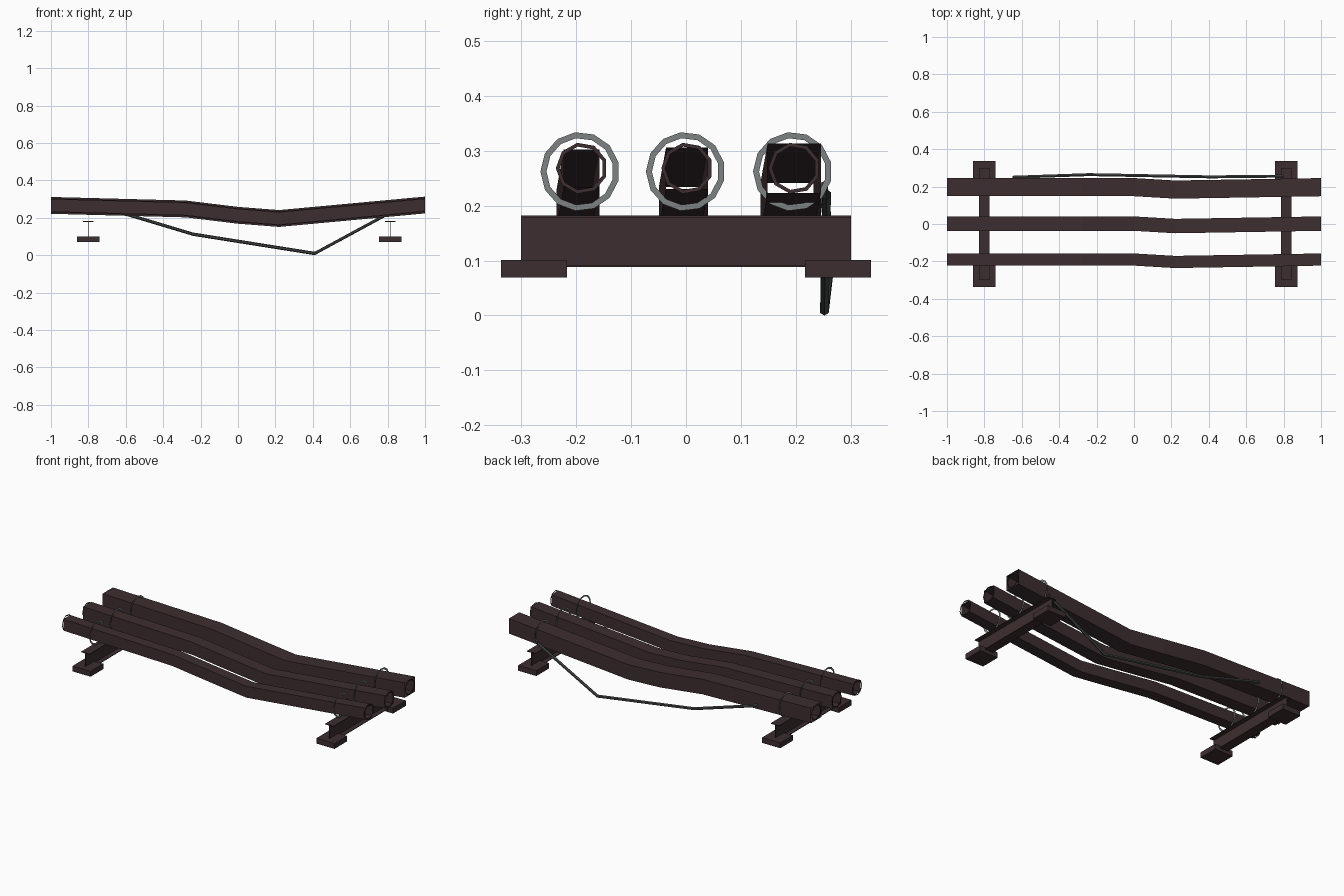
import bpy
import math

cube = bpy.data.objects.get("Cube")
if cube:
    bpy.data.objects.remove(cube, do_unlink=True)


def material(name, color):
    mat = bpy.data.materials.new(name)
    mat.use_nodes = True
    rgba = (*color, 1)
    mat.diffuse_color = rgba
    mat.node_tree.nodes["Principled BSDF"].inputs["Base Color"].default_value = rgba
    return mat


rust = material("dark rusty brown", (0.046, 0.027, 0.029))
steel = material("grey steel", (0.21, 0.225, 0.225))
rubber = material("dark cable grey", (0.06, 0.066, 0.065))


def make(name, verts, faces, mat):
    mesh = bpy.data.meshes.new(name)
    mesh.from_pydata(verts, [], faces)
    mesh.materials.append(mat)
    obj = bpy.data.objects.new(name, mesh)
    bpy.context.collection.objects.link(obj)
    return obj


def circle(radius, sides):
    angles = [math.tau * (i + 0.5) / sides for i in range(sides)]
    return [(radius * math.cos(a), radius * math.sin(a)) for a in angles]


def bridge(count, rings):
    return [(r * count + i, r * count + (i + 1) % count,
             (r + 1) * count + (i + 1) % count, (r + 1) * count + i)
            for r in range(rings - 1) for i in range(count)]


def sweep(name, path, section, mat):
    """Open tube: the y-z section carried along the path."""
    verts = [(x, y + dy, z + dz) for x, y, z in path for dy, dz in section]
    return make(name, verts, bridge(len(section), len(path)), mat)


def flat_ring(name, x, y, z, outer, inner, sides, mat):
    verts = [(x, y + dy, z + dz) for r in (outer, inner) for dy, dz in circle(r, sides)]
    return make(name, verts, bridge(sides, 2), mat)


def box(name, center, size, mat):
    signs = [(a, b, c) for a in (-.5, .5) for b in (-.5, .5) for c in (-.5, .5)]
    verts = [tuple(p + s * d for p, s, d in zip(center, sg, size)) for sg in signs]
    faces = [(0, 1, 3, 2), (4, 6, 7, 5), (0, 4, 5, 1),
             (2, 3, 7, 6), (0, 2, 6, 4), (1, 5, 7, 3)]
    return make(name, verts, faces, mat)


# Sagging open tubes with end rims and loose clamp rings
sag = [(-1, 0, 0.266), (-0.28, 0, 0.247), (0, 0, 0.213),
       (0.22, -0.013, 0.196), (1, 0, 0.268)]
pipes = [("front", -0.19, 0.065, 0.068),
         ("middle", 0.002, 0.077, 0.075),
         ("back", 0.197, 0.097, 0.09)]
for label, y, width, height in pipes:
    w, h = width / 2, height / 2
    section = [(-w, -h), (w, -h), (w, h), (-w, h)]
    sweep(label + "_pipe", [(px, y + py, pz) for px, py, pz in sag], section, rust)
    for side, end, clamp in (("right", -1, -0.8), ("left", 1, 0.815)):
        flat_ring(f"{label}_pipe_rim_{side}", end, y, 0.268, 0.047, 0.040, 9, rust)
        flat_ring(f"{label}_clamp_ring_{side}", clamp, y - 0.003, 0.262, 0.072, 0.061, 13, steel)

# I-beam supports on block feet
for side, x in (("right", -0.8), ("left", 0.815)):
    box(f"beam_web_{side}", (x, 0, 0.135), (0.003, 0.6, 0.088), rust)
    for label, z in (("top", 0.18), ("bottom", 0.09)):
        box(f"beam_{label}_flange_{side}", (x, 0, z), (0.056, 0.6, 0.004), rust)
    for label, sign in (("front", -1), ("back", 1)):
        box(f"{label}_foot_{side}", (x, sign * 0.277, 0.085), (0.12, 0.12, 0.032), rust)

# Slack cable hanging behind the back pipe
cable_path = [(-0.65, 0.25, 0.235), (-0.24, 0.264, 0.112),
              (0.41, 0.252, 0.009), (0.8, 0.256, 0.22)]
sweep("hanging_cable", cable_path, circle(0.009, 6), rubber)
